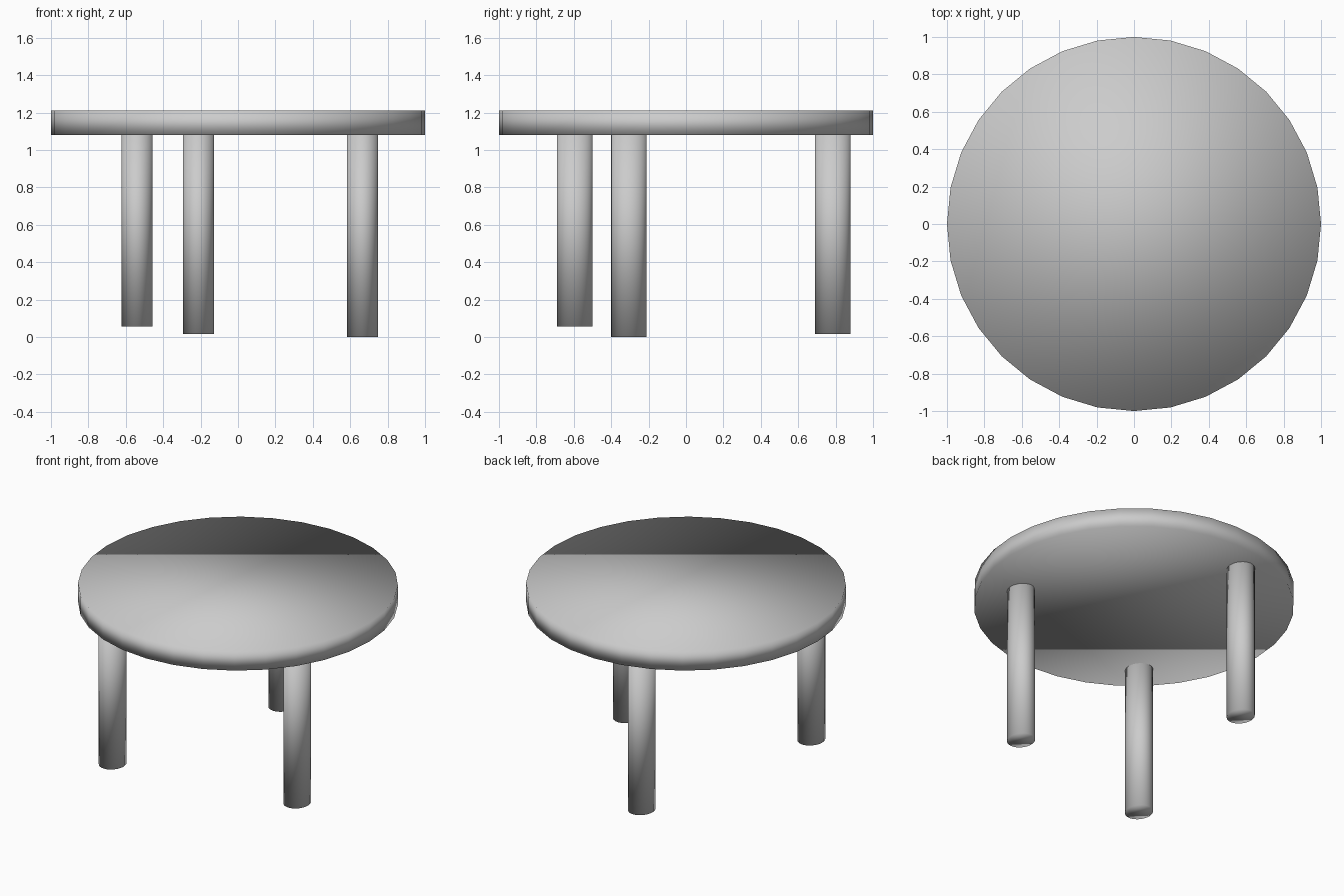
import bpy

if "Cube" in bpy.data.objects:
    bpy.data.objects.remove(bpy.data.objects["Cube"])


def cylinder(name, x, y, z0, z1, rx, ry):
    """Fully smooth-shaded 32-sided capped cylinder with an oval section."""
    bpy.ops.mesh.primitive_cylinder_add(
        vertices=32, radius=1, depth=1, location=(x, y, (z0 + z1) / 2))
    obj = bpy.context.object
    obj.name = name
    obj.scale = (rx, ry, z1 - z0)
    bpy.ops.object.transform_apply(location=False, rotation=False, scale=True)
    bpy.ops.object.shade_smooth()
    return obj


# Round table top
cylinder("table_top", 0, 0, 1.08, 1.21, 1.0, 1.0)

# Three legs of slightly different length, set just into the top
legs = {
    "front_left_leg": (-0.54, -0.595, 0.057),
    "front_right_leg": (0.665, -0.305, 0.0),
    "back_leg": (-0.212, 0.785, 0.016),
}
for name, (x, y, foot) in legs.items():
    cylinder(name, x, y, foot, 1.10, 0.083, 0.095)
